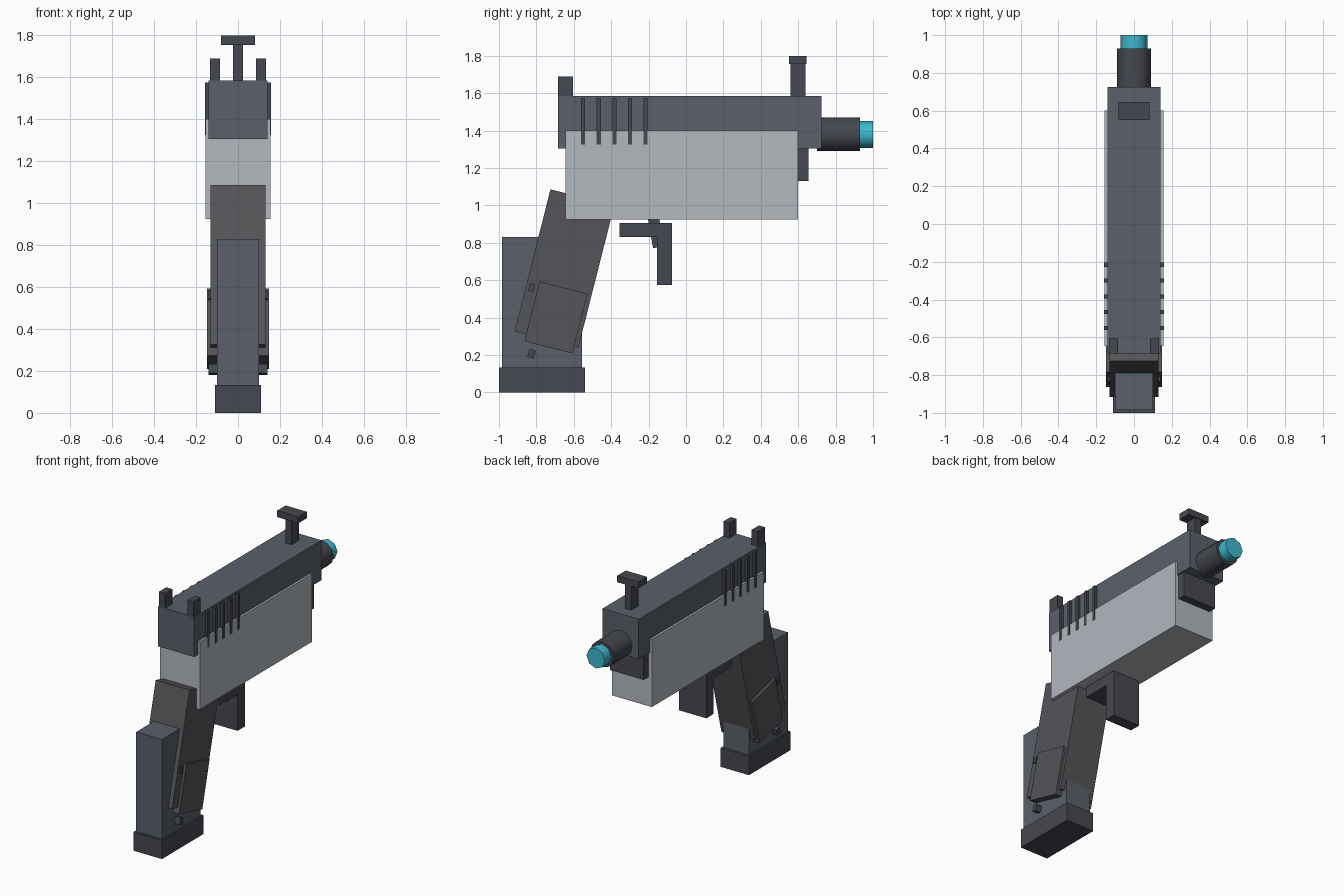
import bpy, math

if "Cube" in bpy.data.objects:
    bpy.data.objects.remove(bpy.data.objects["Cube"])


def material(name, rgb):
    m = bpy.data.materials.new(name)
    m.diffuse_color = (*rgb, 1)
    m.use_nodes = True
    m.node_tree.nodes["Principled BSDF"].inputs["Base Color"].default_value = m.diffuse_color
    return m


SLATE = material("slate", (0.10, 0.115, 0.145))
DARK = material("dark", (0.06, 0.065, 0.08))
GRIP = material("grip_grey", (0.09, 0.09, 0.10))
LIGHT = material("light_grey", (0.45, 0.48, 0.52))
CYAN = material("cyan", (0.05, 0.48, 0.62))


def box(name, x, y, z, mat, tilt=0):
    """Box from (min, max) ranges, tilted about its centre around x."""
    r = (x, y, z)
    bpy.ops.mesh.primitive_cube_add(size=1, location=[(a + b) / 2 for a, b in r])
    o = bpy.context.object
    o.name = name
    o.scale = [b - a for a, b in r]
    bpy.ops.object.transform_apply(location=False, rotation=False, scale=True)
    o.rotation_euler.x = math.radians(tilt)
    o.data.materials.append(mat)
    return o


def tilted(name, half_x, cy, cz, width, length, mat, tilt):
    return box(name, (-half_x, half_x), (cy - width / 2, cy + width / 2),
               (cz - length / 2, cz + length / 2), mat, tilt)


def tube(name, radius, y0, y1, z, sides, mat):
    bpy.ops.mesh.primitive_cylinder_add(
        vertices=sides, radius=radius, depth=y1 - y0,
        location=(0, (y0 + y1) / 2, z), rotation=(math.pi / 2, 0, 0))
    o = bpy.context.object
    o.name = name
    o.data.materials.append(mat)
    bpy.ops.object.shade_smooth_by_angle(angle=math.radians(60))


# Upper slide and lower frame
box("slide", (-0.14, 0.14), (-0.685, 0.725), (1.305, 1.585), SLATE)
box("frame", (-0.155, 0.155), (-0.645, 0.60), (0.925, 1.40), LIGHT)
box("front_block", (-0.13, 0.13), (0.59, 0.655), (1.13, 1.31), DARK)

# Barrel and glowing muzzle
tube("barrel", 0.09, 0.70, 0.93, 1.38, 12, DARK)
tube("muzzle", 0.072, 0.90, 1.0, 1.38, 8, CYAN)

# Sights
box("front_sight_post", (-0.024, 0.024), (0.56, 0.64), (1.57, 1.76), DARK)
box("front_sight_bar", (-0.082, 0.082), (0.55, 0.645), (1.755, 1.80), DARK)
for s in (-1, 1):
    side = "left" if s < 0 else "right"
    box(f"rear_sight_{side}", sorted((s * 0.086, s * 0.133)),
        (-0.685, -0.605), (1.57, 1.69), DARK)
    # Raised slide ribs
    for i in range(5):
        y = -0.55 + i * 0.0835
        box(f"slide_rib_{side}_{i + 1}", sorted((s * 0.13, s * 0.158)),
            (y - 0.011, y + 0.011), (1.325, 1.575), DARK)

# Raked grip with side panels and cross pins
RAKE = -14.2
tilted("grip", 0.131, -0.65, 0.663, 0.352, 0.783, GRIP, RAKE)
tilted("grip_panel", 0.148, -0.695, 0.401, 0.265, 0.33, GRIP, RAKE)
tilted("upper_pin", 0.14, -0.826, 0.562, 0.028, 0.042, DARK, RAKE)
tilted("lower_pin", 0.14, -0.826, 0.207, 0.036, 0.045, DARK, RAKE)

# Magazine behind and below the grip
box("magazine", (-0.10, 0.10), (-0.985, -0.557), (0.12, 0.83), SLATE)
box("magazine_base", (-0.11, 0.11), (-1.0, -0.54), (0, 0.132), DARK)

# Trigger guard and trigger
box("guard_bar", (-0.105, 0.105), (-0.355, -0.075), (0.83, 0.905), DARK)
box("guard_post", (-0.105, 0.105), (-0.155, -0.075), (0.575, 0.905), DARK)
tilted("trigger", 0.04, -0.163, 0.87, 0.06, 0.19, DARK, 10)
